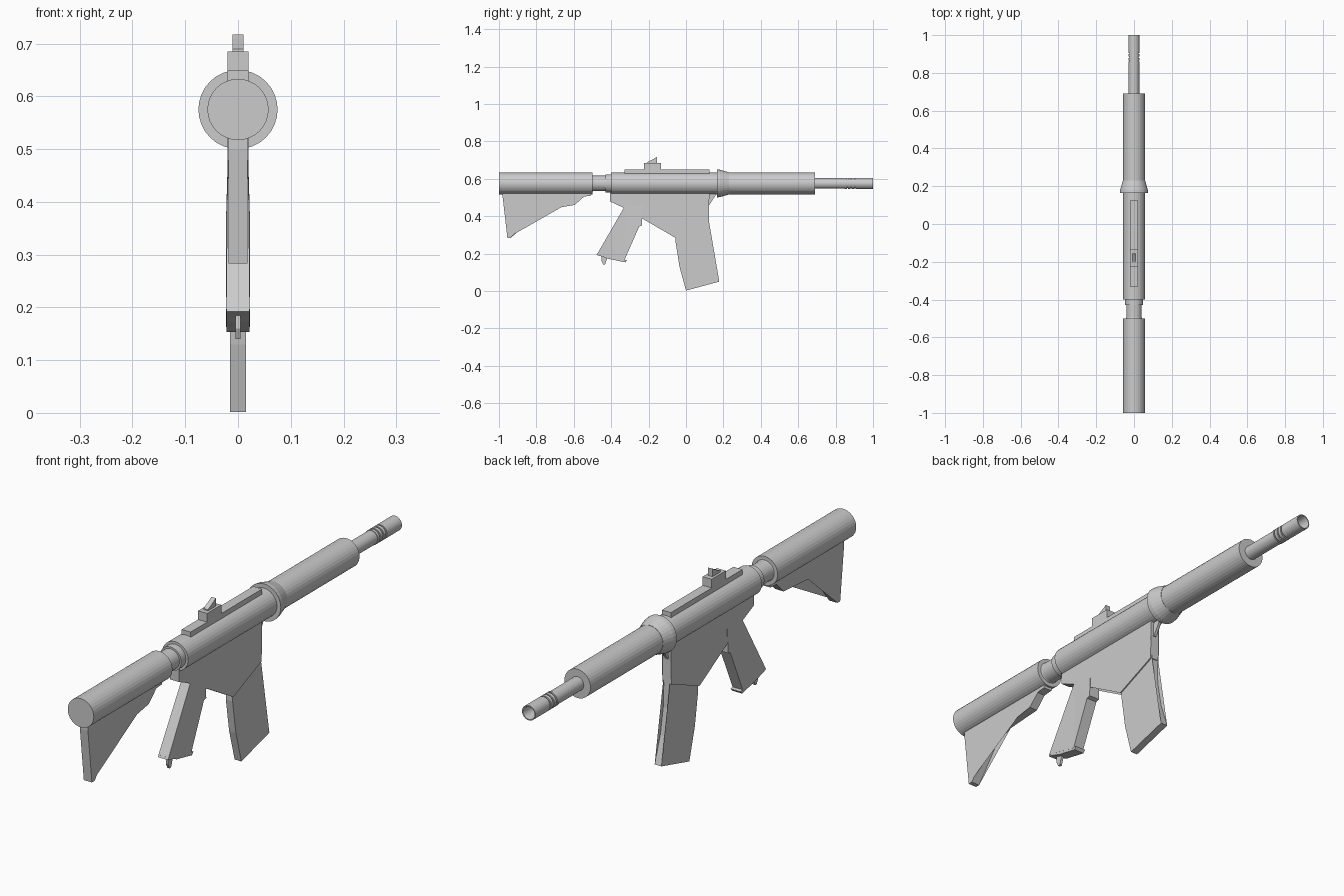
import bpy, bmesh, math

AXIS_Z = 0.575


def finish(bm, name):
    bmesh.ops.recalc_face_normals(bm, faces=bm.faces)
    me = bpy.data.meshes.new(name)
    bm.to_mesh(me)
    bm.free()
    ob = bpy.data.objects.new(name, me)
    bpy.context.collection.objects.link(ob)
    return ob


def lathe(name, profile, sides=32):
    """Spin (y, radius) points about the long axis; both ends are capped."""
    bm = bmesh.new()
    rings = []
    for y, r in profile:
        rings.append([bm.verts.new((r * math.cos(2 * math.pi * i / sides), y,
                                    AXIS_Z + r * math.sin(2 * math.pi * i / sides)))
                      for i in range(sides)])
    for a, b in zip(rings, rings[1:]):
        for i in range(sides):
            j = (i + 1) % sides
            bm.faces.new((a[i], a[j], b[j], b[i]))
    bm.faces.new(rings[0])
    bm.faces.new(rings[-1])
    return finish(bm, name)


def plate(name, outline, half):
    """Extrude a (y, z[, half width]) side outline across x."""
    bm = bmesh.new()
    left, right = [], []
    for p in outline:
        w = p[2] if len(p) > 2 else half
        left.append(bm.verts.new((-w, p[0], p[1])))
        right.append(bm.verts.new((w, p[0], p[1])))
    bm.faces.new(left)
    bm.faces.new(right[::-1])
    n = len(outline)
    for i in range(n):
        j = (i + 1) % n
        bm.faces.new((left[i], left[j], right[j], right[i]))
    bmesh.ops.triangulate(bm, faces=[f for f in bm.faces if len(f.verts) > 4])
    return finish(bm, name)


def box_outline(y0, y1, z0, z1):
    return [(y0, z0), (y1, z0), (y1, z1), (y0, z1)]


# round parts along the axis
lathe("stock_tube", [(-1.0, 0.058), (-0.5, 0.058)])
lathe("neck", [(-0.51, 0.046), (-0.495, 0.041), (-0.43, 0.041), (-0.43, 0.048), (-0.39, 0.048)])
lathe("receiver_tube", [(-0.4, 0.058), (0.18, 0.058)])
lathe("collar", [(0.165, 0.058), (0.165, 0.075), (0.182, 0.073), (0.23, 0.059)])
lathe("handguard", [(0.2, 0.058), (0.69, 0.058)])

# barrel with grooved, hollow muzzle
muzzle = [(0.68, 0.028), (0.848, 0.028), (0.848, 0.030)]
for y in (0.86, 0.88, 0.9):
    muzzle += [(y, 0.030), (y, 0.025), (y + 0.006, 0.025), (y + 0.006, 0.030)]
muzzle += [(1.0, 0.030), (1.0, 0.026), (0.93, 0.018)]
lathe("barrel", muzzle)

# top rail and sight
plate("top_rail", box_outline(-0.33, 0.125, 0.61, 0.65), 0.02)
plate("sight_base", box_outline(-0.225, -0.135, 0.645, 0.685), 0.02)
plate("sight_blade", [(-0.205, 0.68), (-0.155, 0.68), (-0.155, 0.717), (-0.168, 0.709), (-0.205, 0.69)], 0.01)

# stock fin
plate("stock_fin", [(-0.98, 0.54), (-0.98, 0.50), (-0.955, 0.283), (-0.937, 0.283),
                    (-0.83, 0.42), (-0.75, 0.45), (-0.595, 0.46), (-0.55, 0.505),
                    (-0.51, 0.508), (-0.505, 0.54)], 0.018)

# lower receiver with magazine well
plate("lower_receiver", [(-0.405, 0.53), (-0.405, 0.478), (-0.33, 0.443), (-0.06, 0.443),
                         (-0.058, 0.285), (0.122, 0.36), (0.12, 0.45), (0.125, 0.53)], 0.02)
plate("front_lug", [(0.115, 0.53), (0.165, 0.522), (0.15, 0.508), (0.125, 0.46), (0.115, 0.46)], 0.006)

# curved magazine
plate("magazine", [(-0.056, 0.40), (-0.056, 0.265), (-0.035, 0.13), (0.0, 0.002), (0.178, 0.05),
                   (0.142, 0.155), (0.123, 0.26), (0.118, 0.40)], 0.015)

# pistol grip, base cap and hook
plate("pistol_grip", [(-0.32, 0.46, 0.02), (-0.335, 0.44, 0.02), (-0.475, 0.197, 0.0225),
                      (-0.33, 0.163, 0.0225), (-0.25, 0.345, 0.0232), (-0.235, 0.35, 0.0232),
                      (-0.233, 0.46, 0.02)], 0.0225)
plate("grip_cap", [(-0.478, 0.192), (-0.474, 0.2), (-0.315, 0.164), (-0.325, 0.153), (-0.42, 0.173), (-0.445, 0.183)], 0.022)
plate("grip_hook", [(-0.45, 0.19), (-0.452, 0.16), (-0.442, 0.14), (-0.432, 0.142), (-0.42, 0.18)], 0.005)

# trigger
plate("trigger", [(-0.185, 0.45), (-0.186, 0.41), (-0.178, 0.38), (-0.16, 0.362), (-0.157, 0.368),
                  (-0.167, 0.388), (-0.170, 0.41), (-0.155, 0.45)], 0.005)

# put the origin frame on the ground
for ob in bpy.data.objects:
    for v in ob.data.vertices:
        v.co.z = max(v.co.z, 0.0)
